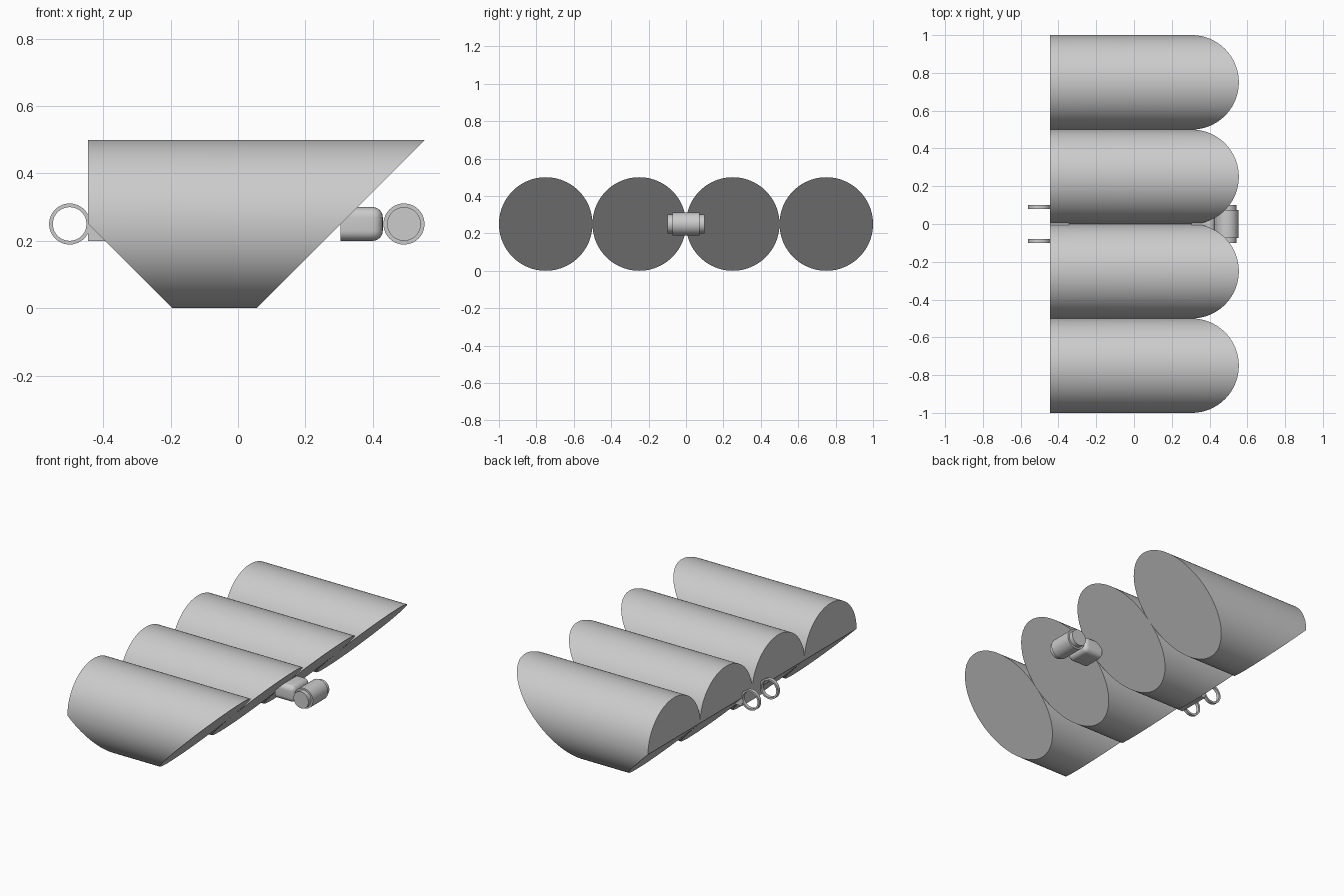
import bpy, bmesh, math
from mathutils import Matrix, Vector

if "Cube" in bpy.data.objects:
    bpy.data.objects.remove(bpy.data.objects["Cube"], do_unlink=True)

grey = bpy.data.materials.new("plain_grey")
grey.use_nodes = True
grey.diffuse_color = (0.6, 0.6, 0.6, 1)
grey.node_tree.nodes["Principled BSDF"].inputs["Base Color"].default_value = (0.6, 0.6, 0.6, 1)


def finish(bm, name, smooth=True):
    bmesh.ops.recalc_face_normals(bm, faces=bm.faces)
    mesh = bpy.data.meshes.new(name)
    bm.to_mesh(mesh)
    bm.free()
    mesh.materials.append(grey)
    obj = bpy.data.objects.new(name, mesh)
    bpy.context.collection.objects.link(obj)
    if smooth:
        bpy.ops.object.select_all(action='DESELECT')
        bpy.context.view_layer.objects.active = obj
        obj.select_set(True)
        bpy.ops.object.shade_smooth_by_angle(angle=math.radians(30))
    return obj


def add_cylinder(bm, centre, radius, length, axis, segments=48):
    turn = Matrix.Rotation(math.pi / 2, 4, 'Y' if axis == 'X' else 'X')
    bmesh.ops.create_cone(bm, cap_ends=True, segments=segments, radius1=radius, radius2=radius,
                          depth=length, matrix=Matrix.Translation(centre) @ turn)


def add_box(bm, low, high):
    low, high = Vector(low), Vector(high)
    size = Matrix.Diagonal((*(high - low), 1))
    bmesh.ops.create_cube(bm, size=1, matrix=Matrix.Translation((low + high) / 2) @ size)


def slice_off(bm, point, normal):
    geom = bm.verts[:] + bm.edges[:] + bm.faces[:]
    cut = bmesh.ops.bisect_plane(bm, geom=geom, plane_co=point, plane_no=normal, clear_outer=True)
    edges = [e for e in cut["geom_cut"] if isinstance(e, bmesh.types.BMEdge)]
    bmesh.ops.contextual_create(bm, geom=edges)


# Four side-by-side tubes with slanted ends
for i in range(4):
    bm = bmesh.new()
    add_cylinder(bm, (0.055, -0.75 + 0.5 * i, 0.25), 0.25, 1.0, 'X', 96)
    slice_off(bm, (0.055, 0, 0), (1, 0, -1))
    slice_off(bm, (-0.195, 0, 0), (-1, 0, -1))
    finish(bm, f"tube_{i + 1}")

# Arm with rounded outer end
bm = bmesh.new()
add_box(bm, (0.305, -0.08, 0.2), (0.43, 0.08, 0.3))
outer = [e for e in bm.edges if max(v.co.x for v in e.verts) > 0.4]
bmesh.ops.bevel(bm, geom=outer, offset=0.03, segments=6, profile=0.5, affect='EDGES')
finish(bm, "front_arm")

# Roller with narrower end caps
bm = bmesh.new()
add_cylinder(bm, (0.493, 0, 0.25), 0.061, 0.146, 'Y')
finish(bm, "roller")
bm = bmesh.new()
add_cylinder(bm, (0.493, 0, 0.25), 0.05, 0.2, 'Y')
finish(bm, "roller_caps")

# Mounting block for the rings
bm = bmesh.new()
add_box(bm, (-0.445, -0.1, 0.2), (-0.345, 0.1, 0.3))
finish(bm, "ring_block", smooth=False)

# Two flat rings: a rectangular section spun around the y direction
for side, label in ((1, "back"), (-1, "front")):
    bm = bmesh.new()
    section = [bm.verts.new((-0.5 + r, side * y, 0.25))
               for r, y in ((0.05, 0.08), (0.061, 0.08), (0.061, 0.1), (0.05, 0.1))]
    loop = [bm.edges.new((section[k], section[(k + 1) % 4])) for k in range(4)]
    bmesh.ops.spin(bm, geom=section + loop, cent=(-0.5, 0, 0.25), axis=(0, 1, 0),
                   angle=2 * math.pi, steps=48)
    bmesh.ops.remove_doubles(bm, verts=bm.verts, dist=0.0001)
    finish(bm, f"{label}_ring")
